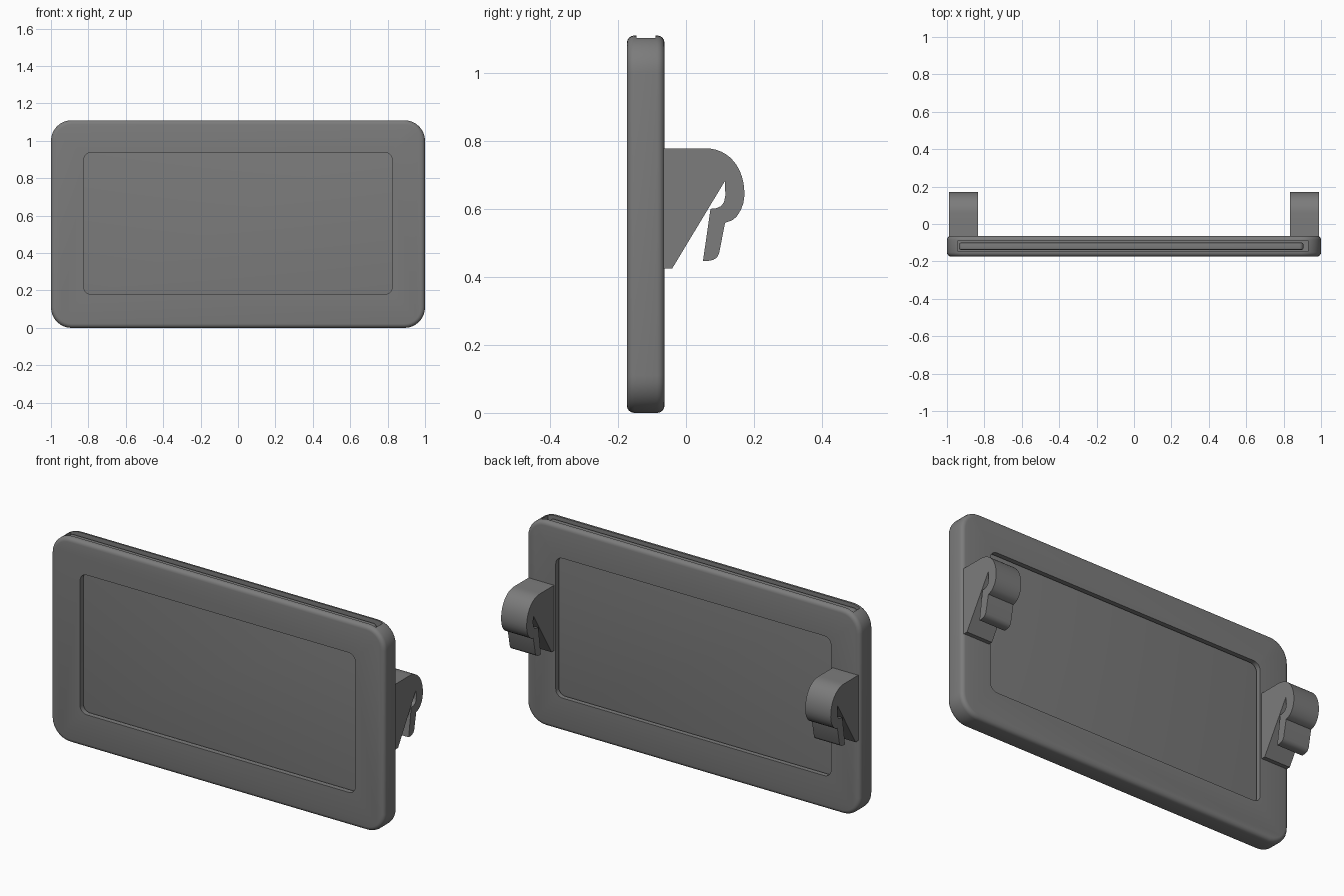
import bpy, bmesh
from math import sin, cos, pi, radians
from mathutils import Vector

if "Cube" in bpy.data.objects:
    bpy.data.objects.remove(bpy.data.objects["Cube"])


def prism(name, pts, offset, depth, bevel=0.0):
    """Extrude a closed 3D outline along offset direction, optionally rounding both rims."""
    bm = bmesh.new()
    direction = Vector(offset) * depth
    base = bm.faces.new([bm.verts.new(p) for p in pts])
    ext = bmesh.ops.extrude_face_region(bm, geom=[base])
    cap_verts = [g for g in ext["geom"] if isinstance(g, bmesh.types.BMVert)]
    caps = [base] + [g for g in ext["geom"] if isinstance(g, bmesh.types.BMFace)]
    bmesh.ops.translate(bm, verts=cap_verts, vec=direction)
    if bevel:
        rims = list({e for f in caps for e in f.edges})
        bmesh.ops.bevel(bm, geom=rims, offset=bevel, segments=4, profile=0.5, affect='EDGES')
    bmesh.ops.recalc_face_normals(bm, faces=bm.faces)
    mesh = bpy.data.meshes.new(name)
    bm.to_mesh(mesh)
    bm.free()
    ob = bpy.data.objects.new(name, mesh)
    bpy.context.collection.objects.link(ob)
    return ob


def rounded_rect(x0, x1, z0, z1, r, y, n=8):
    corners = [(x1 - r, z1 - r), (x0 + r, z1 - r), (x0 + r, z0 + r), (x1 - r, z0 + r)]
    return [(cx + r * cos(a), y, cz + r * sin(a))
            for i, (cx, cz) in enumerate(corners)
            for a in [(i + k / n) * pi / 2 for k in range(n + 1)]]


def box(name, x0, x1, y0, y1, z0, z1):
    pts = [(x0, y0, z0), (x1, y0, z0), (x1, y0, z1), (x0, y0, z1)]
    return prism(name, pts, (0, 1, 0), y1 - y0)


def cut(ob, cutter):
    cutter.hide_render = True
    mod = ob.modifiers.new(cutter.name, 'BOOLEAN')
    mod.operation = 'DIFFERENCE'
    mod.solver = 'EXACT'
    mod.object = cutter
    bpy.context.view_layer.objects.active = ob
    bpy.ops.object.modifier_apply(modifier=mod.name)
    bpy.data.objects.remove(cutter)


# Rounded holder frame with a through window and a top-loading slot
frame = prism("frame", rounded_rect(-1, 1, 0, 1.11, 0.11, -0.174), (0, 1, 0), 0.111, 0.022)
cut(frame, prism("window_cutter", rounded_rect(-0.825, 0.825, 0.18, 0.937, 0.04, -0.3),
                 (0, 1, 0), 0.4))
cut(frame, box("slot_cutter", -0.94, 0.93, -0.146, -0.089, 0.07, 1.3))

# Thin sheet sitting in the slot
panel = prism("panel", rounded_rect(-0.935, 0.905, 0.07, 1.097, 0.02, -0.138),
              (0, 1, 0), 0.038, 0.008)

# Clip profile in (y, z): wedge base, curved crown, inward pinch and tongue
crown = [(0.055 + 0.117 * sin(a) ** 0.92, 0.64 + 0.138 * cos(a) ** 0.92)
         for a in [k / 12 * pi / 2 for k in range(12)]]
clip = [(-0.068, 0.424), (-0.068, 0.778)] + crown + [
    (0.172, 0.64), (0.169, 0.618), (0.162, 0.598), (0.149, 0.577), (0.135, 0.566),
    (0.115, 0.559), (0.097, 0.468), (0.091, 0.457), (0.080, 0.450), (0.066, 0.447),
    (0.050, 0.447), (0.072, 0.600), (0.090, 0.602), (0.103, 0.608), (0.112, 0.620),
    (0.116, 0.640), (0.114, 0.681), (-0.041, 0.424)]
clips = [prism(name, [(x, y, z) for y, z in clip], (1, 0, 0), 0.153)
         for name, x in (("left_clip", -0.988), ("right_clip", 0.835))]

# Dark grey plastic, curved surfaces smooth and edges crisp
plastic = bpy.data.materials.new("dark_plastic")
plastic.diffuse_color = (0.2, 0.2, 0.2, 1)
plastic.use_nodes = True
plastic.node_tree.nodes["Principled BSDF"].inputs["Base Color"].default_value = plastic.diffuse_color
bpy.ops.object.select_all(action='DESELECT')
for ob in [frame, panel] + clips:
    ob.data.materials.clear()
    ob.data.materials.append(plastic)
    ob.select_set(True)
bpy.context.view_layer.objects.active = frame
bpy.ops.object.shade_smooth_by_angle(angle=radians(30))
